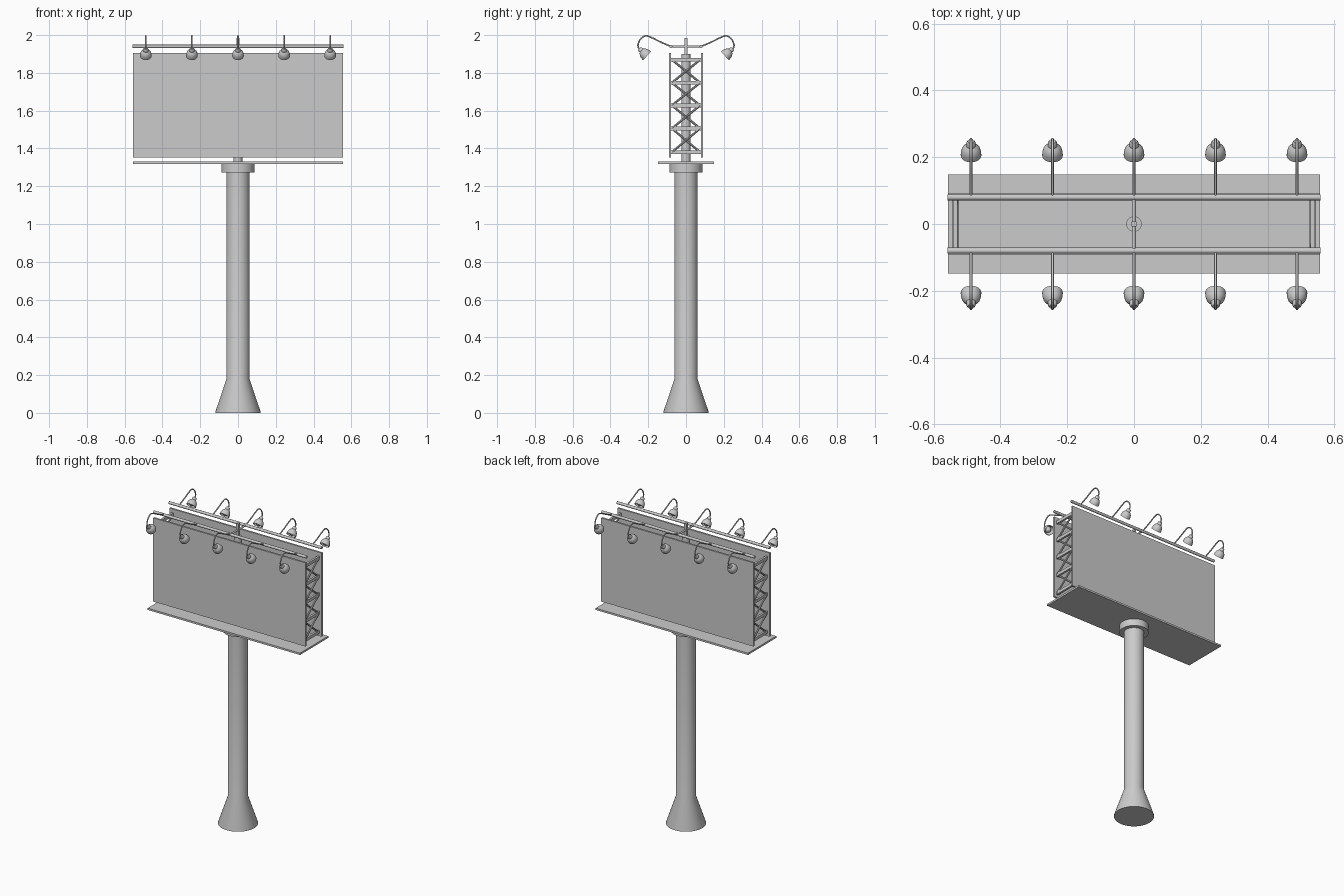
import bpy, bmesh, math
from mathutils import Vector

if "Cube" in bpy.data.objects:
    bpy.data.objects.remove(bpy.data.objects["Cube"])


def finish(name, bm, smooth=True):
    bmesh.ops.recalc_face_normals(bm, faces=bm.faces)
    me = bpy.data.meshes.new(name)
    bm.to_mesh(me)
    bm.free()
    ob = bpy.data.objects.new(name, me)
    bpy.context.collection.objects.link(ob)
    if smooth:
        bpy.ops.object.select_all(action='DESELECT')
        ob.select_set(True)
        bpy.context.view_layer.objects.active = ob
        bpy.ops.object.shade_smooth_by_angle(angle=math.radians(35))
    return ob


def box(name, lo, hi):
    bm = bmesh.new()
    bmesh.ops.create_cube(bm, size=1)
    for v in bm.verts:
        v.co = [(a + b) / 2 + c * (b - a) for a, b, c in zip(lo, hi, v.co)]
    return finish(name, bm, False)


def lathe(name, profile, origin=(0, 0, 0), axis=(0, 0, 1), seg=32):
    """Revolve (radius, height) points around an axis through origin."""
    bm = bmesh.new()
    vs = [bm.verts.new((r, 0, h)) for r, h in profile]
    es = [bm.edges.new(p) for p in zip(vs, vs[1:])]
    bmesh.ops.spin(bm, geom=vs + es, cent=(0, 0, 0), axis=(0, 0, 1),
                   angle=math.tau, steps=seg, use_duplicate=False)
    bmesh.ops.remove_doubles(bm, verts=bm.verts, dist=1e-5)
    rot = Vector((0, 0, 1)).rotation_difference(Vector(axis).normalized())
    for v in bm.verts:
        v.co = rot @ v.co + Vector(origin)
    return finish(name, bm)


def rod(name, a, b, r, seg=12):
    d = Vector(b) - Vector(a)
    return lathe(name, [(0, 0), (r, 0), (r, d.length), (0, d.length)], a, d, seg)


def tube(name, pts, r):
    cu = bpy.data.curves.new(name, 'CURVE')
    cu.dimensions = '3D'
    cu.bevel_depth = r
    cu.bevel_resolution = 2
    cu.resolution_u = 6
    cu.use_fill_caps = True
    sp = cu.splines.new('BEZIER')
    sp.bezier_points.add(len(pts) - 1)
    for bp, p in zip(sp.bezier_points, pts):
        bp.co = p
        bp.handle_left_type = bp.handle_right_type = 'AUTO'
    ob = bpy.data.objects.new(name, cu)
    bpy.context.collection.objects.link(ob)
    bpy.ops.object.select_all(action='DESELECT')
    ob.select_set(True)
    bpy.context.view_layer.objects.active = ob
    bpy.ops.object.convert(target='MESH')


# Pole with flared foot and top collar
lathe("pole", [(0, 0), (0.12, 0), (0.12, 0.005), (0.061, 0.18), (0.061, 1.272),
               (0.088, 1.272), (0.088, 1.32), (0, 1.32)], seg=48)

# Catwalk platform and inner mast
box("platform", (-0.557, -0.148, 1.318), (0.557, 0.148, 1.33))
rod("mast", (0, 0, 1.33), (0, 0, 1.90), 0.023, 24)
box("mast_tip", (-0.008, -0.008, 1.90), (0.008, 0.008, 1.985))
rod("rail_crossbar", (0, -0.08, 1.94), (0, 0.08, 1.94), 0.006)

# Truss frames closing both ends
levels = [1.38, 1.506, 1.628, 1.748, 1.87]
for sx in (-1, 1):
    x = sx * 0.535
    for z in levels:
        box("truss_bar", (x - 0.007, -0.08, z - 0.01), (x + 0.007, 0.08, z + 0.01))
    for z0, z1 in zip(levels, levels[1:]):
        for s in (-1, 1):
            rod("truss_brace", (x + s * 0.003, -0.075 * s, z0), (x + s * 0.003, 0.075 * s, z1), 0.006, 8)

# Both display sides: panel, lamp rail and five lamps
for s in (-1, 1):
    ys = sorted((s * 0.079, s * 0.091))
    box("panel", (-0.557, ys[0], 1.352), (0.557, ys[1], 1.905))
    rod("lamp_rail", (-0.559, s * 0.08, 1.94), (0.559, s * 0.08, 1.94), 0.009)
    for i in range(-2, 3):
        x = i * 0.244
        tube("lamp_arm", [(x, s * y, z) for y, z in
                          [(0.08, 1.94), (0.14, 1.966), (0.185, 1.988), (0.213, 1.996),
                           (0.238, 1.982), (0.251, 1.96), (0.254, 1.942), (0.246, 1.924)]], 0.004)
        axis = Vector((0, -s * 0.72, -0.69))
        tip = Vector((x, s * 0.248, 1.93))
        # Bell shade, open toward the panel
        lathe("lamp_shade", [(0, 0), (0.009, 0.001), (0.013, 0.006), (0.014, 0.018), (0.021, 0.024),
                             (0.027, 0.033), (0.030, 0.044), (0.031, 0.058), (0.029, 0.058),
                             (0.027, 0.044), (0.022, 0.032), (0, 0.024)], tip, axis, 24)
        # Bulb
        n = 8
        lathe("lamp_bulb", [(0.019 * math.sin(math.pi * k / n), 0.039 - 0.019 * math.cos(math.pi * k / n))
                            for k in range(n + 1)], tip, axis, 16)
